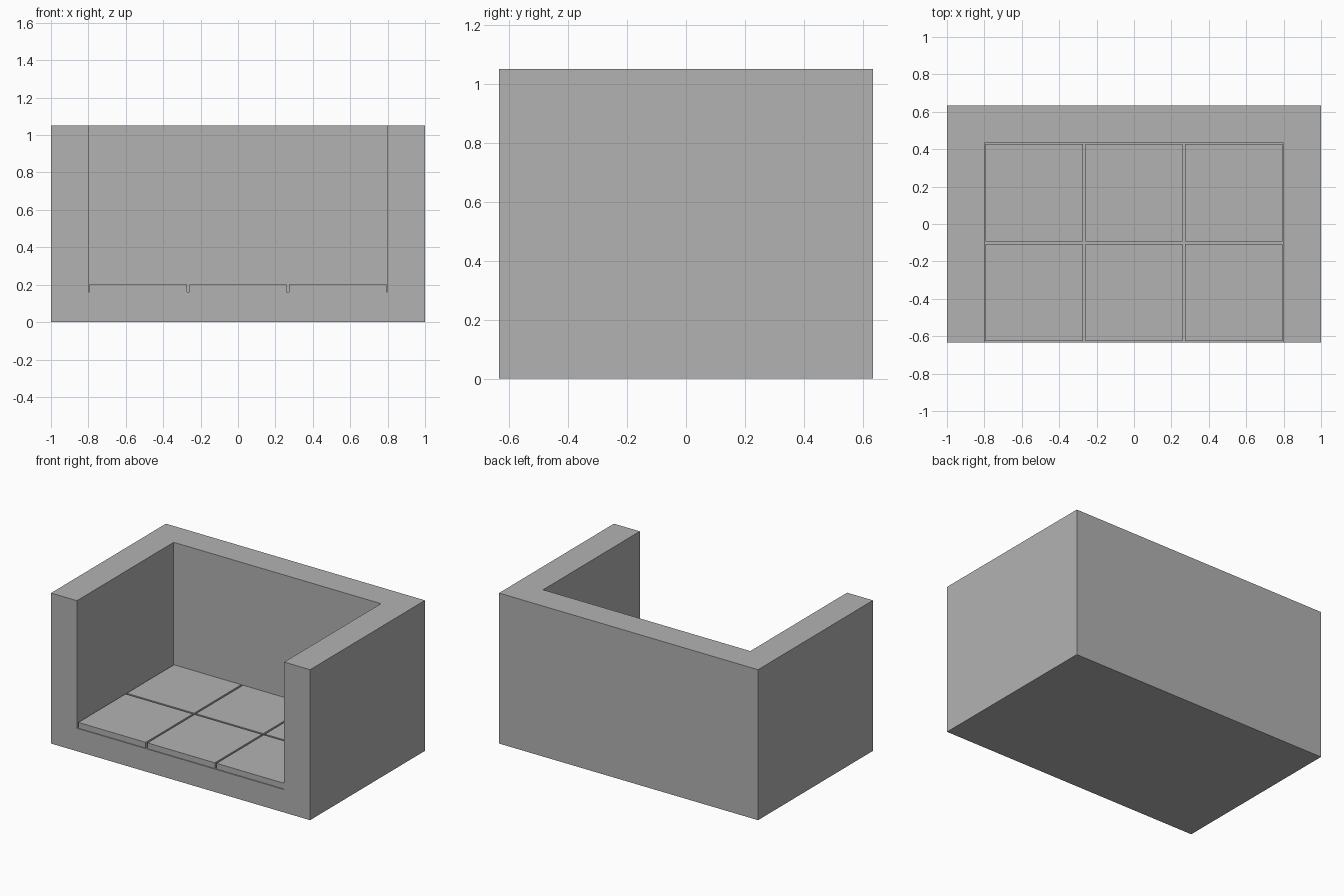
import bpy

if "Cube" in bpy.data.objects:
    bpy.data.objects.remove(bpy.data.objects["Cube"], do_unlink=True)

WIDTH, DEPTH, HEIGHT = 2.0, 1.267, 1.05
WALL = 0.2           # thickness of arms and back
DECK, SEAT = 0.16, 0.2
GAP = 0.0133
PITCH = (WIDTH - 2 * WALL) / 3
FRONT = -DEPTH / 2

grey = bpy.data.materials.new("grey")
grey.use_nodes = True
grey.diffuse_color = (0.448, 0.448, 0.448, 1)
grey.node_tree.nodes["Principled BSDF"].inputs["Base Color"].default_value = grey.diffuse_color


def box(name, low, high):
    """Flat-faced box between two corners."""
    centre = [(a + b) / 2 for a, b in zip(low, high)]
    size = [b - a for a, b in zip(low, high)]
    bpy.ops.mesh.primitive_cube_add(size=1, location=centre)
    obj = bpy.context.object
    obj.name = obj.data.name = name
    obj.scale = size
    bpy.ops.object.transform_apply(location=False, rotation=False, scale=True)
    obj.data.materials.append(grey)
    return obj


# Sofa body: one block with the sitting space cut out, open at front and top
body = box("sofa_body", (-WIDTH / 2, FRONT, 0), (WIDTH / 2, -FRONT, HEIGHT))
cutter = box("seat_cutter", (WALL - WIDTH / 2, FRONT - 1, DECK),
             (WIDTH / 2 - WALL, -FRONT - WALL, HEIGHT + 1))
cutter.hide_render = True
cut = body.modifiers.new("seat_space", 'BOOLEAN')
cut.operation = 'DIFFERENCE'
cut.solver = 'EXACT'
cut.object = cutter
bpy.context.view_layer.objects.active = body
bpy.ops.object.modifier_apply(modifier=cut.name)
bpy.data.objects.remove(cutter, do_unlink=True)

# Seat cushions: two rows of three, separated by narrow gaps
for row, row_name in enumerate(("front", "back")):
    for col, col_name in enumerate(("right", "middle", "left")):
        x = WALL - WIDTH / 2 + col * PITCH + GAP / 2
        y = FRONT + row * PITCH + GAP / 2
        box(f"{row_name}_{col_name}_cushion", (x, y, DECK),
            (x + PITCH - GAP, y + PITCH - GAP, SEAT))
